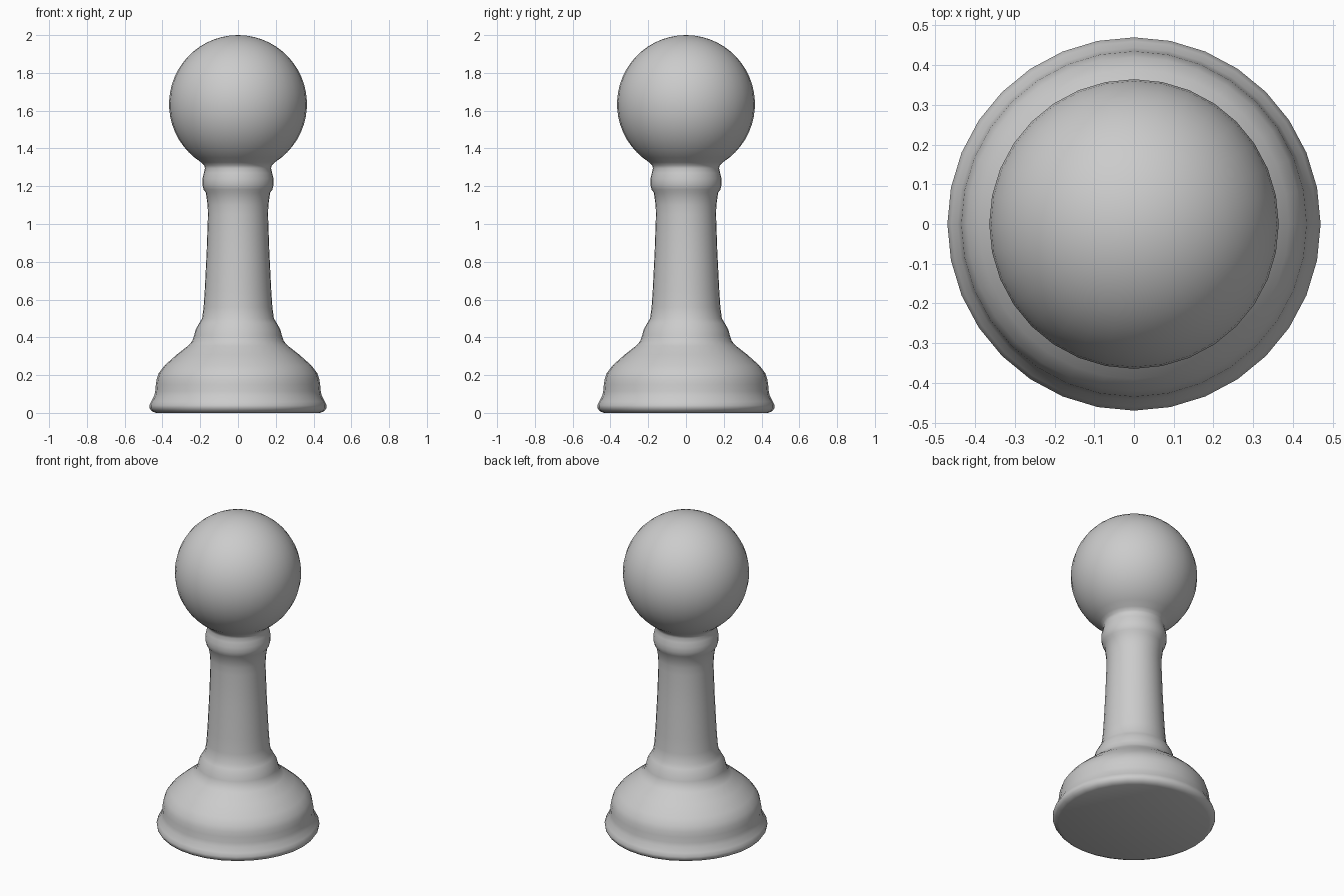
import bpy, bmesh
from math import sin, cos, asin, pi, radians

if "Cube" in bpy.data.objects:
    bpy.data.objects.remove(bpy.data.objects["Cube"])

SEGMENTS = 32
HEAD_R, HEAD_Z = 0.365, 1.635

# Base and stem profile (radius, height)
profile = [
    (0, 0), (0.435, 0), (0.458, 0.01), (0.468, 0.025), (0.47, 0.04), (0.46, 0.06),
    (0.444, 0.09), (0.438, 0.115), (0.435, 0.15), (0.43, 0.18), (0.42, 0.21),
    (0.39, 0.25), (0.325, 0.308), (0.265, 0.355), (0.242, 0.38), (0.232, 0.41),
    (0.225, 0.44), (0.205, 0.475), (0.19, 0.50), (0.182, 0.56), (0.176, 0.65),
    (0.166, 0.85), (0.159, 1.05), (0.161, 1.10), (0.17, 1.165), (0.182, 1.182),
    (0.189, 1.21), (0.188, 1.24), (0.181, 1.27), (0.175, 1.295), (0.179, 1.31),
]

# Round head: arc from the neck joint up to the pole
start = asin(0.195 / HEAD_R)
steps = 22
for i in range(steps):
    a = start + (pi - start) * i / steps
    profile.append((HEAD_R * sin(a), HEAD_Z - HEAD_R * cos(a)))
profile.append((0, HEAD_Z + HEAD_R))

# Lathe the whole profile around z
bm = bmesh.new()
verts = [bm.verts.new((r, 0, z)) for r, z in profile]
edges = [bm.edges.new(pair) for pair in zip(verts, verts[1:])]
bmesh.ops.spin(bm, geom=verts + edges, cent=(0, 0, 0), axis=(0, 0, 1),
               angle=2 * pi, steps=SEGMENTS, use_merge=True)
bmesh.ops.remove_doubles(bm, verts=bm.verts, dist=1e-4)
bmesh.ops.recalc_face_normals(bm, faces=bm.faces)

mesh = bpy.data.meshes.new("pawn")
bm.to_mesh(mesh)
bm.free()
pawn = bpy.data.objects.new("pawn", mesh)
bpy.context.collection.objects.link(pawn)

# Smooth shading
bpy.context.view_layer.objects.active = pawn
pawn.select_set(True)
bpy.ops.object.shade_smooth_by_angle(angle=radians(60))
